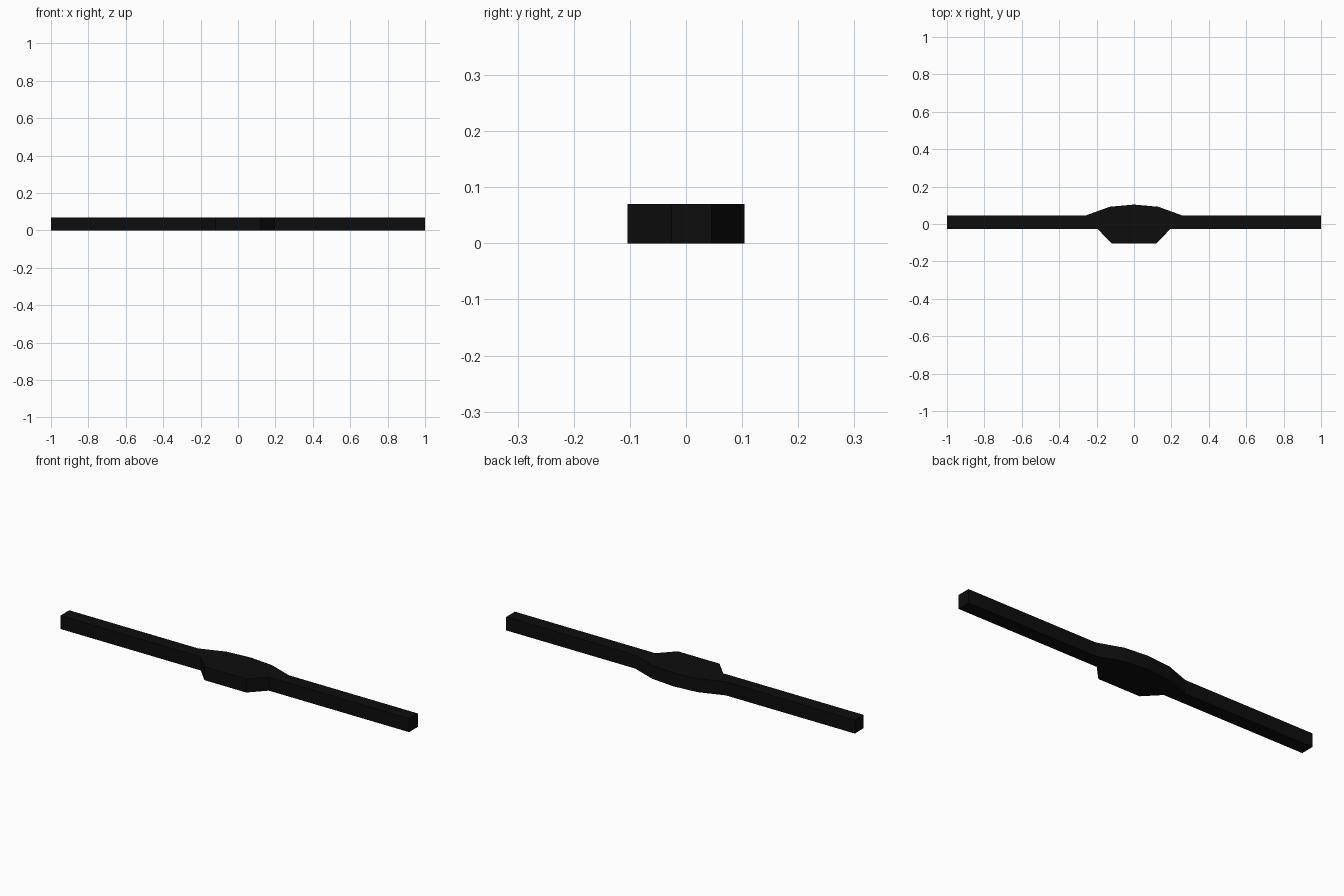
import bpy, bmesh

if "Cube" in bpy.data.objects:
    bpy.data.objects.remove(bpy.data.objects["Cube"])

HEIGHT = 0.07

black = bpy.data.materials.new("near_black")
black.diffuse_color = (0.004, 0.004, 0.004, 1)
black.use_nodes = True
black.node_tree.nodes["Principled BSDF"].inputs["Base Color"].default_value = black.diffuse_color

# Right half of the plan outline, from rear centre round to front centre
half = [(0.13, 0.092), (0.26, 0.045), (1.0, 0.045),
        (1.0, -0.026), (0.195, -0.026), (0.12, -0.104)]
outline = [(0, 0.104)] + half + [(-x, y) for x, y in reversed(half)]

# Slim straight bar with a thickened central grip, extruded upward
bm = bmesh.new()
base = bm.faces.new([bm.verts.new((x, y, 0)) for x, y in outline])
result = bmesh.ops.extrude_face_region(bm, geom=[base], use_keep_orig=True)
top = [v for v in result["geom"] if isinstance(v, bmesh.types.BMVert)]
bmesh.ops.translate(bm, verts=top, vec=(0, 0, HEIGHT))
bmesh.ops.recalc_face_normals(bm, faces=bm.faces)
mesh = bpy.data.meshes.new("bar_with_grip")
bm.to_mesh(mesh)
bm.free()
mesh.materials.append(black)
bar = bpy.data.objects.new("bar_with_grip", mesh)
bpy.context.collection.objects.link(bar)
